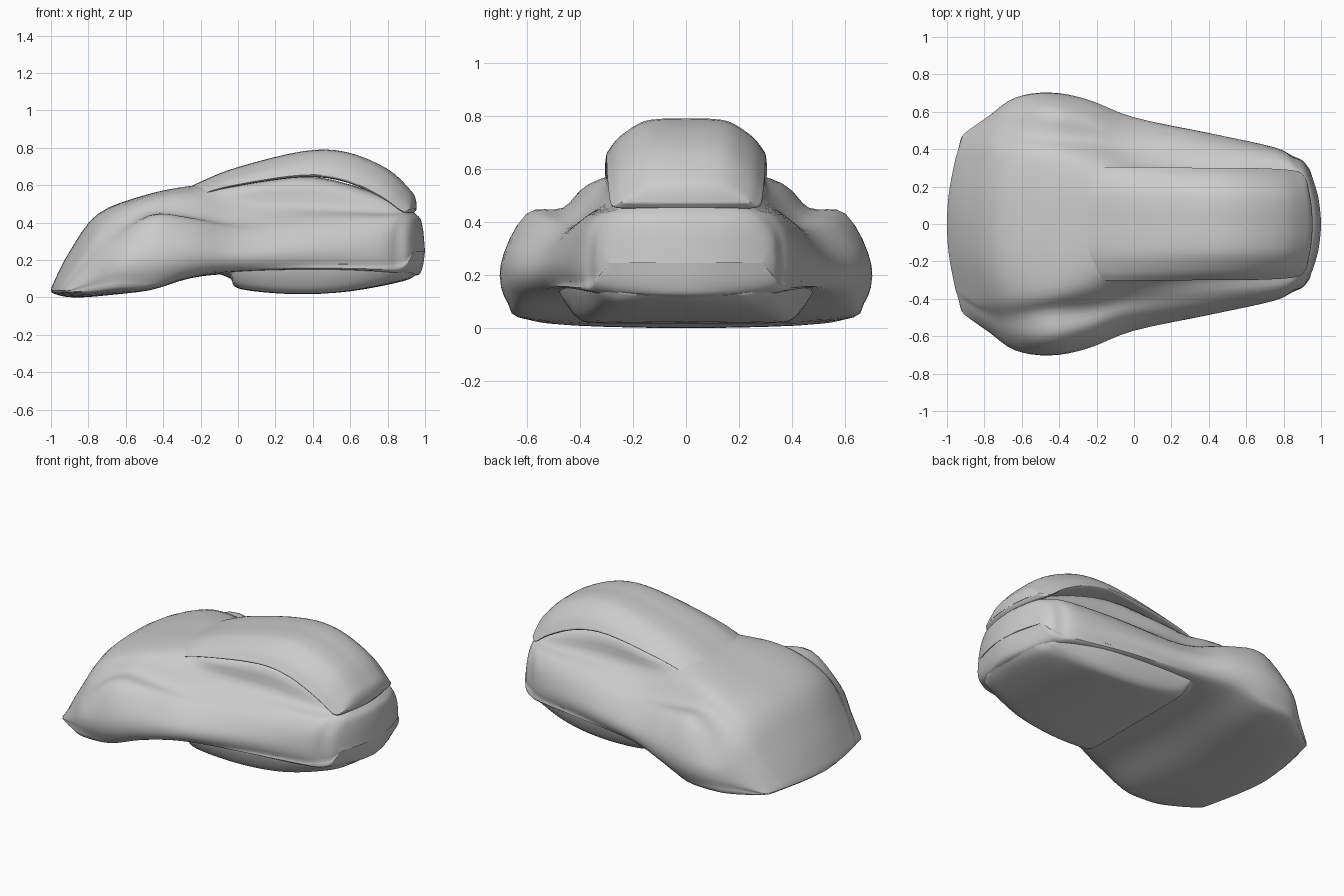
import bpy, bmesh, math
from mathutils import Vector

if "Cube" in bpy.data.objects:
    bpy.data.objects.remove(bpy.data.objects["Cube"])


def spline(pts, n, closed):
    """Smooth curve passing through all points."""
    m, out = len(pts), []
    for i in range(m if closed else m - 1):
        def at(j):
            return pts[j % m] if closed else pts[max(0, min(m - 1, j))]
        a, b, c, d = at(i - 1), at(i), at(i + 1), at(i + 2)
        for s in range(n):
            t = s / n
            out.append(0.5 * (2 * b + (c - a) * t + (2 * a - 5 * b + 4 * c - d) * t * t
                              + (3 * b - a - 3 * c + d) * t ** 3))
    if not closed:
        out.append(pts[-1].copy())
    return out


def section(x, bow, top, side, under):
    """Half outline from top centre to bottom centre, mirrored into a loop."""
    half = [(0, top)] + list(side) + [(0, under)]
    loop = half + [(-y, z) for y, z in reversed(half[1:-1])]
    return [Vector((x + bow * y * y, y, z)) for y, z in loop]


def shrink(sec, x, bow, sy, sz, zc):
    """End section made by scaling a neighbour; sz = 0 closes the shell."""
    return [Vector((x + bow * (p.y * sy) ** 2, p.y * sy, zc + (p.z - zc) * sz)) for p in sec]


def loft(name, sections, n=4):
    loops = [spline(s, n, True) for s in sections]
    rails = [spline(list(r), n, False) for r in zip(*loops)]
    bm = bmesh.new()
    grid = [[bm.verts.new(p) for p in rail] for rail in rails]
    for i, rail in enumerate(grid):
        nxt = grid[(i + 1) % len(grid)]
        for j in range(len(rail) - 1):
            bm.faces.new((rail[j], rail[j + 1], nxt[j + 1], nxt[j]))
    for j in (0, -1):
        bm.faces.new([rail[j] for rail in grid])
    bmesh.ops.remove_doubles(bm, verts=bm.verts, dist=0.0002)
    bmesh.ops.recalc_face_normals(bm, faces=bm.faces)
    mesh = bpy.data.meshes.new(name)
    bm.to_mesh(mesh)
    bm.free()
    ob = bpy.data.objects.new(name, mesh)
    bpy.context.collection.objects.link(ob)
    bpy.ops.object.select_all(action='DESELECT')
    ob.select_set(True)
    bpy.context.view_layer.objects.active = ob
    bpy.ops.object.shade_smooth_by_angle(angle=math.radians(50))
    return ob


# Body shell: hood ridge, valley, fender crest, widest line, sill, belly edge
nose = section(-0.9, 0.37, 0.25, [(.2, .245), (.4, .22), (.46, .19), (.52, .17), (.57, .12), (.57, .07), (.5, .02)], 0.005)
tail = section(0.95, -0.8, 0.45, [(.15, .45), (.24, .445), (.3, .42), (.345, .36), (.36, .27), (.355, .19), (.33, .14)], 0.12)
loft("body_shell", [
    shrink(nose, -1.0, 0.38, 0.82, 0, 0.04),
    shrink(nose, -0.985, 0.38, 0.86, 0.25, 0.03),
    nose,
    section(-0.75, 0.25, 0.45, [(.22, .445), (.4, .41), (.5, .33), (.6, .28), (.67, .2), (.66, .1), (.57, .03)], 0.01),
    section(-0.5, 0.1, 0.55, [(.2, .548), (.38, .525), (.47, .45), (.61, .425), (.70, .24), (.67, .1), (.56, .045)], 0.045),
    section(-0.25, 0, 0.60, [(.2, .595), (.345, .553), (.45, .44), (.56, .415), (.66, .27), (.64, .15), (.5, .11)], 0.11),
    section(0, 0, 0.62, [(.26, .6), (.31, .51), (.4, .41), (.48, .36), (.565, .25), (.55, .17), (.45, .14)], 0.13),
    section(0.4, 0, 0.65, [(.23, .63), (.275, .49), (.37, .43), (.44, .36), (.485, .26), (.47, .18), (.42, .15)], 0.13),
    section(0.8, -0.3, 0.54, [(.2, .53), (.265, .46), (.34, .43), (.39, .36), (.41, .26), (.4, .18), (.36, .14)], 0.12),
    tail,
    shrink(tail, 0.985, -0.75, 0.93, 0.7, 0.25),
    shrink(tail, 1.0, -0.75, 0.8, 0, 0.25),
])


# Canopy with an overhanging lip above the side recesses
def canopy_section(x, bow, top, lip, w=1.0):
    shape = [(.09, 1), (.17, .9), (.25, .52), (.288, .18), (.297, 0), (.24, -.06)]
    h = top - lip
    return section(x, bow, top, [(y * w, lip + h * f) for y, f in shape], lip - 0.06 * h)


back = canopy_section(0.92, -0.6, 0.58, 0.465, 0.94)
loft("canopy", [
    canopy_section(-0.45, 0, 0.50, 0.42, 0.9),
    canopy_section(-0.2, 0, 0.622, 0.55),
    canopy_section(0, 0, 0.70, 0.605, 1.02),
    canopy_section(0.35, 0, 0.785, 0.655),
    canopy_section(0.58, -0.1, 0.78, 0.63),
    canopy_section(0.8, -0.4, 0.69, 0.54, 0.98),
    back,
    shrink(back, 0.95, -0.6, 0.9, 0.5, 0.48),
    shrink(back, 0.955, -0.6, 0.85, 0, 0.48),
])


# Lower rear chassis
def chassis_section(x, bow, w, low):
    side = [(w - .02, .19), (w, .165), (w - .02, .165 * .5 + low * .5), (w - .06, low + .012), (w - .14, low)]
    return section(x, bow, 0.2, side, low)


loft("rear_chassis", [
    chassis_section(x, bow, w, low) for x, bow, w, low in (
        (-0.12, 0, .49, .135), (-0.04, 0, .49, .105), (0.01, 0, .48, .05), (0.3, 0, .455, .022),
        (0.6, -.1, .42, .037), (0.88, -.5, .355, .09), (0.96, -.8, .32, .13))
])

# Rest on the ground
low = min(v.co.z for ob in bpy.data.objects for v in ob.data.vertices)
for ob in bpy.data.objects:
    ob.location.z -= low
